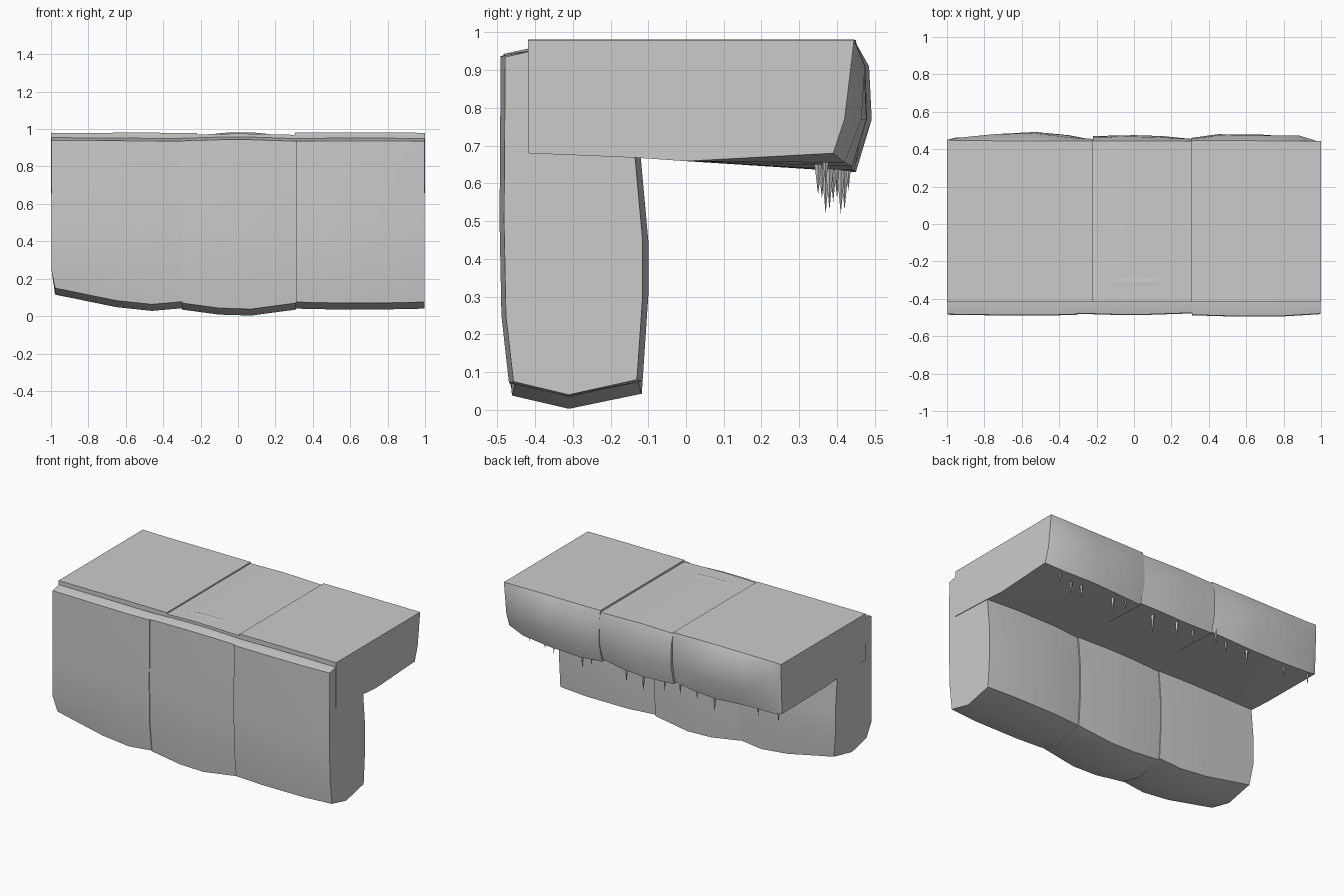
import bpy, bmesh, math


def finish(bm, name, smooth=True):
    bmesh.ops.recalc_face_normals(bm, faces=bm.faces)
    me = bpy.data.meshes.new(name)
    bm.to_mesh(me)
    bm.free()
    ob = bpy.data.objects.new(name, me)
    bpy.context.collection.objects.link(ob)
    if smooth:
        bpy.ops.object.select_all(action='DESELECT')
        ob.select_set(True)
        bpy.context.view_layer.objects.active = ob
        bpy.ops.object.shade_smooth_by_angle(angle=math.radians(28))
    return ob


def loft(name, rings):
    """Skin a row of closed cross-sections and cap both ends."""
    bm = bmesh.new()
    vs = [[bm.verts.new(p) for p in r] for r in rings]
    n = len(vs[0])
    for a, b in zip(vs, vs[1:]):
        for i in range(n):
            j = (i + 1) % n
            bm.faces.new((a[i], a[j], b[j], b[i]))
    bm.faces.new(vs[0])
    bm.faces.new(vs[-1])
    return finish(bm, name)


# Cross-section of the wall: front, sloped top lip, back, chipped bottom
def wall_ring(x, zb, yf, yb, zt):
    lower = 0.98 * x if x < -0.9 else x
    return [(lower, yf + 0.025, zb + 0.035), (x, yf + 0.005, 0.25), (x, yf, 0.5),
            (x, yf + 0.003, zt), (x, -0.41, zt + 0.016), (x, -0.13, zt),
            (x, yb - 0.02, 0.67), (x, yb, 0.45), (x, yb, 0.3),
            (lower, yb - 0.015, zb + 0.04), (lower, -0.31, zb)]


# Cross-section of the snow ledge: flat top, bulging nose, underside
def ledge_ring(x, zt, y1, y2, y3, y4, zb):
    return [(x, -0.418, 0.68), (x, -0.418, zt), (x, y1, zt), (x, y2, 0.91),
            (x, y3, 0.77), (x, y4, zb), (x, 0.0, 0.659), (x, -0.13, 0.668)]


# Three wall panels
walls = {
    "wall_left": [(-0.998, 0.115, -0.485, -0.11, 0.94), (-0.65, 0.048, -0.49, -0.105, 0.938),
                  (-0.46, 0.028, -0.49, -0.105, 0.936), (-0.30, 0.042, -0.485, -0.112, 0.935)],
    "wall_middle": [(-0.30, 0.035, -0.48, -0.118, 0.937), (-0.1, 0.008, -0.486, -0.105, 0.943),
                    (0.07, 0.003, -0.486, -0.102, 0.943), (0.31, 0.035, -0.478, -0.112, 0.935)],
    "wall_right": [(0.31, 0.04, -0.488, -0.12, 0.935), (0.5, 0.036, -0.494, -0.10, 0.937),
                   (0.8, 0.036, -0.494, -0.10, 0.937), (0.996, 0.04, -0.482, -0.115, 0.935)],
}
for name, rows in walls.items():
    loft(name, [wall_ring(*r) for r in rows])

# Three ledge blocks
ledges = {
    "ledge_left": [(-1.0, 0.98, 0.45, 0.45, 0.445, 0.44, 0.655), (-0.95, 0.98, 0.447, 0.46, 0.462, 0.445, 0.645),
                   (-0.75, 0.98, 0.445, 0.48, 0.47, 0.44, 0.64), (-0.53, 0.981, 0.445, 0.485, 0.492, 0.45, 0.63),
                   (-0.35, 0.98, 0.445, 0.463, 0.475, 0.445, 0.64), (-0.22, 0.98, 0.445, 0.455, 0.45, 0.43, 0.655)],
    "ledge_middle": [(-0.22, 0.971, 0.445, 0.465, 0.47, 0.44, 0.64), (0.0, 0.976, 0.445, 0.467, 0.475, 0.445, 0.632),
                     (0.15, 0.973, 0.445, 0.463, 0.47, 0.44, 0.64), (0.305, 0.969, 0.443, 0.455, 0.455, 0.42, 0.655)],
    "ledge_right": [(0.305, 0.981, 0.445, 0.455, 0.46, 0.425, 0.64), (0.45, 0.981, 0.446, 0.475, 0.48, 0.44, 0.635),
                    (0.68, 0.981, 0.445, 0.472, 0.478, 0.44, 0.645), (0.88, 0.981, 0.445, 0.474, 0.465, 0.42, 0.655),
                    (1.0, 0.98, 0.445, 0.437, 0.42, 0.39, 0.68)],
}
for name, rows in ledges.items():
    loft(name, [ledge_ring(*r) for r in rows])

# Low wind-blown drift on the middle block
loft("snow_drift", [[(x, -0.36, 0.965), (x, -0.31, 0.972 + h), (x, -0.26, 0.965)]
                    for x, h in ((-0.15, 0), (-0.05, 0.01), (0.08, 0.01), (0.18, 0))])

# Icicles under the nose: x, y, tip height, radius
icicles = [(0.87, 0.37, 0.60, 0.012), (0.77, 0.35, 0.57, 0.014), (0.70, 0.36, 0.56, 0.014),
           (0.48, 0.38, 0.53, 0.016), (0.40, 0.40, 0.58, 0.012), (0.17, 0.37, 0.52, 0.016),
           (0.02, 0.41, 0.52, 0.017), (-0.12, 0.39, 0.55, 0.014), (-0.26, 0.43, 0.58, 0.012),
           (-0.36, 0.40, 0.56, 0.013), (-0.50, 0.42, 0.53, 0.016), (-0.80, 0.40, 0.57, 0.012),
           (-0.96, 0.42, 0.58, 0.012)]
bm = bmesh.new()
for x, y, tip, r in icicles:
    base = [bm.verts.new((x + r * math.cos(k * math.tau / 5), y + r * math.sin(k * math.tau / 5), 0.68))
            for k in range(5)]
    point = bm.verts.new((x, y, tip))
    bm.faces.new(base)
    for k in range(5):
        bm.faces.new((base[k], base[(k + 1) % 5], point))
finish(bm, "icicles", smooth=False)
